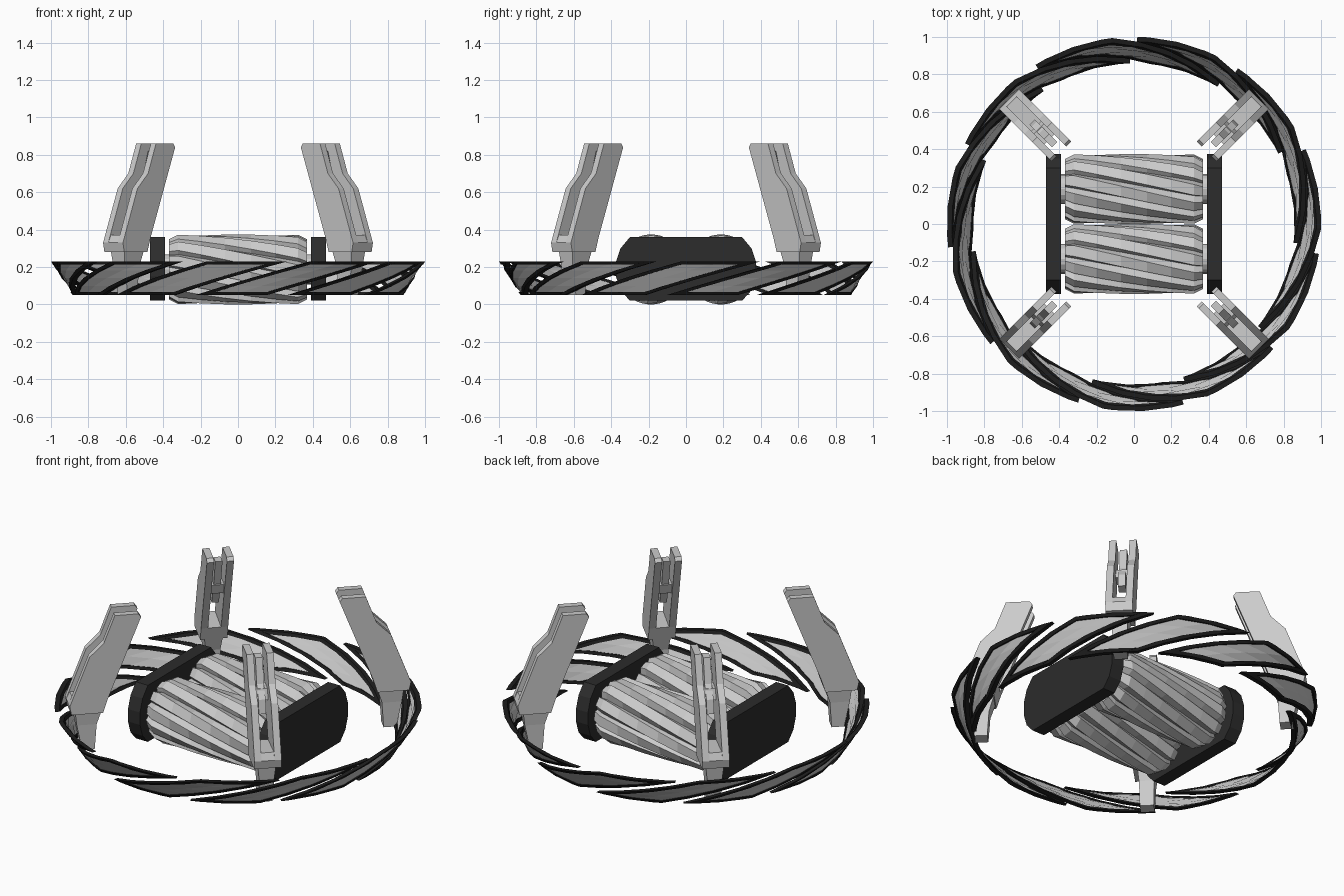
import bpy, bmesh
from math import sin, cos, pi, radians
from mathutils import Matrix, Vector

if "Cube" in bpy.data.objects:
    bpy.data.objects.remove(bpy.data.objects["Cube"])


def material(name, v):
    m = bpy.data.materials.new(name)
    m.diffuse_color = (v, v, v, 1)
    m.use_nodes = True
    m.node_tree.nodes["Principled BSDF"].inputs["Base Color"].default_value = m.diffuse_color
    return m


BLACK = material("black", 0.012)
DARK = material("dark", 0.025)


def finish(bm, name, mat=None):
    bmesh.ops.recalc_face_normals(bm, faces=bm.faces)
    me = bpy.data.meshes.new(name)
    bm.to_mesh(me)
    bm.free()
    ob = bpy.data.objects.new(name, me)
    if mat:
        me.materials.append(mat)
    bpy.context.collection.objects.link(ob)
    return ob


def loft(bm, rings):
    """Joins equal-length closed rings and caps both ends."""
    vs = [[bm.verts.new(p) for p in r] for r in rings]
    n = len(vs[0])
    for a, b in zip(vs, vs[1:]):
        for i in range(n):
            j = (i + 1) % n
            bm.faces.new((a[i], a[j], b[j], b[i]))
    bm.faces.new(vs[0])
    bm.faces.new(vs[-1])


# Rollers with twisted saw-tooth ridges
TEETH, TWIST = 12, radians(52)
TOOTH = ((0, 0.187), (0.6, 0.18), (0.7, 0.153))
STATIONS = [(-0.37, 0.86), (-0.32, 1), (-0.2, 1), (-0.07, 1),
            (0.07, 1), (0.2, 1), (0.32, 1), (0.37, 0.86)]
for name, y in (("front_roller", -0.187), ("back_roller", 0.187)):
    bm = bmesh.new()
    rings = []
    for x, k in STATIONS:
        turn = TWIST * x / 0.74
        ring = []
        for i in range(TEETH):
            for f, r in TOOTH:
                a = (i + f) * 2 * pi / TEETH + turn
                ring.append((x, y + r * k * cos(a), 0.187 + r * k * sin(a)))
        rings.append(ring)
    loft(bm, rings)
    finish(bm, name)
    # Shaft through the roller into the end plates
    bm = bmesh.new()
    loft(bm, [[(x, y + 0.08 * cos(i * pi / 8), 0.187 + 0.08 * sin(i * pi / 8))
               for i in range(16)] for x in (-0.41, 0.41)])
    finish(bm, name + "_shaft")

# End plates holding both rollers
HALF = [(0.30, 0.02), (0.35, 0.075), (0.375, 0.15), (0.375, 0.225), (0.35, 0.30), (0.30, 0.36)]
OUTLINE = HALF + [(-y, z) for y, z in reversed(HALF)]
for side, name in ((-1, "left_end_plate"), (1, "right_end_plate")):
    bm = bmesh.new()
    loft(bm, [[(side * x, y, z) for y, z in OUTLINE] for x in (0.39, 0.47)])
    finish(bm, name, DARK)

# Four gripping arms on the diagonals: profiles are (radius, height)
PRONG = [(0.76, 0.28), (0.935, 0.28), (0.945, 0.33), (0.835, 0.62), (0.755, 0.70),
         (0.695, 0.86), (0.565, 0.86), (0.55, 0.84), (0.735, 0.36)]
BASE = [(0.76, 0.28), (0.935, 0.28), (0.945, 0.33), (0.925, 0.37), (0.735, 0.36)]
ROD = [(0.715, 0.52), (0.77, 0.53), (0.755, 0.61), (0.70, 0.68), (0.66, 0.82), (0.60, 0.82), (0.65, 0.66)]
PIN = [(0.66, 0.60), (0.74, 0.60), (0.72, 0.66), (0.64, 0.66)]
for k in range(4):
    rot = Matrix.Rotation(radians(45 + 90 * k), 3, 'Z')

    def slab(bm, profile, w0, w1):
        loft(bm, [[rot @ Vector((r, w, z)) for r, z in profile] for w in (w0, w1)])

    bm = bmesh.new()
    slab(bm, PRONG, -0.075, -0.036)
    slab(bm, PRONG, 0.036, 0.075)
    slab(bm, BASE, -0.036, 0.036)
    finish(bm, f"arm_{k + 1}")
    bm = bmesh.new()
    slab(bm, ROD, -0.02, 0.02)
    slab(bm, PIN, -0.036, 0.036)
    finish(bm, f"arm_link_{k + 1}")
    # Tapered foot joining the arm to the ring
    bm = bmesh.new()
    loft(bm, [[rot @ Vector((r, w, z)) for r, w in ((r0, -hw), (r1, -hw), (r1, hw), (r0, hw))]
              for z, r0, r1, hw in ((0.28, 0.765, 0.91, 0.05), (0.20, 0.79, 0.90, 0.042), (0.05, 0.80, 0.87, 0.038))])
    finish(bm, f"arm_foot_{k + 1}")

# Ring of slanted blades: s runs up the blade, t across it
BLADES, SHEAR, WIDTH = 11, radians(38), radians(25)


def blade_patch(bm, tip, s0, s1, t0, t1, ns, nt, thick):
    def point(i, j, off):
        s = s0 + (s1 - s0) * i / ns
        t = t0 + (t1 - t0) * j / nt
        a = tip - WIDTH * (1 - t) - SHEAR * (1 - s)
        r = 0.872 + 0.116 * s + off
        return (r * cos(a), r * sin(a), 0.05 + 0.18 * s)
    h = thick / 2
    loft(bm, [[point(i, j, -h) for j in range(nt + 1)] +
              [point(i, j, h) for j in range(nt, -1, -1)] for i in range(ns + 1)])


for k in range(BLADES):
    tip = radians(89) + k * 2 * pi / BLADES
    bm = bmesh.new()
    blade_patch(bm, tip, 0.05, 0.95, 0.06, 0.94, 4, 2, 0.01)
    finish(bm, f"blade_panel_{k + 1}")
    bm = bmesh.new()
    for t0, t1 in ((0, 0.14), (0.86, 1)):
        blade_patch(bm, tip, 0, 1, t0, t1, 4, 1, 0.026)
    for s0, s1 in ((0, 0.09), (0.91, 1)):
        blade_patch(bm, tip, s0, s1, 0.14, 0.86, 1, 2, 0.026)
    finish(bm, f"blade_rim_{k + 1}", BLACK)
